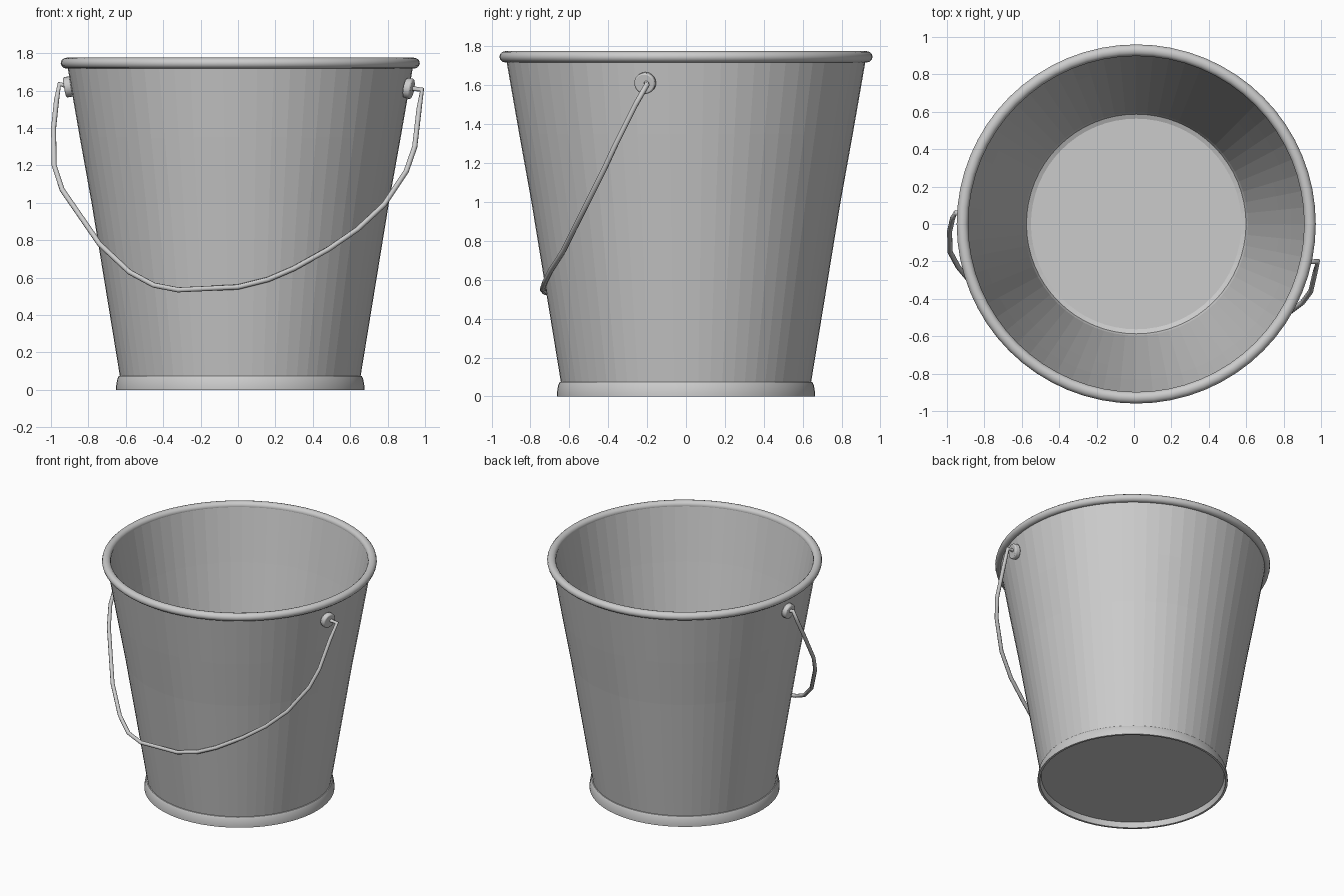
import bpy, bmesh, math
from mathutils import Vector

if "Cube" in bpy.data.objects:
    bpy.data.objects.remove(bpy.data.objects["Cube"])

CX, SEG = 0.012, 64


def lathe(name, profile, closed=False, smooth=None):
    """Spin an (r, z) profile around the bucket axis."""
    bm = bmesh.new()
    vs = [bm.verts.new((r, 0, z)) for r, z in profile]
    es = [bm.edges.new(p) for p in zip(vs, vs[1:])]
    if closed:
        es.append(bm.edges.new((vs[-1], vs[0])))
    bmesh.ops.spin(bm, geom=vs + es, cent=(0, 0, 0), axis=(0, 0, 1),
                   angle=math.tau, steps=SEG, use_duplicate=False)
    bmesh.ops.remove_doubles(bm, verts=bm.verts, dist=1e-4)
    bmesh.ops.recalc_face_normals(bm, faces=bm.faces)
    me = bpy.data.meshes.new(name)
    bm.to_mesh(me)
    bm.free()
    ob = bpy.data.objects.new(name, me)
    ob.location.x = CX
    bpy.context.collection.objects.link(ob)
    if smooth:
        bpy.ops.object.select_all(action='DESELECT')
        ob.select_set(True)
        bpy.context.view_layer.objects.active = ob
        bpy.ops.object.shade_smooth_by_angle(angle=math.radians(smooth))
    return ob


# Tapered shell: underside, outer wall, inner wall, filleted floor
lathe("bucket_body", [
    (0, 0.04), (0.640, 0.04), (0.643, 0.07), (0.795, 1.0), (0.858, 1.35), (0.925, 1.735),
    (0.900, 1.745), (0.831, 1.35), (0.766, 1.0), (0.597, 0.11), (0.587, 0.085),
    (0.563, 0.075), (0, 0.075)])

# Flared foot ring
lathe("foot_ring", [(0.638, 0.076), (0.650, 0.074), (0.657, 0.06),
                    (0.664, 0.02), (0.664, 0.0), (0.648, 0.0), (0.638, 0.04)],
      closed=True, smooth=35)

# Rolled rim
lathe("rolled_rim", [(0.929 + 0.031 * math.cos(a), 1.747 + 0.029 * math.sin(a))
                     for a in (i * math.tau / 12 for i in range(12))],
      closed=True, smooth=50)


# Handle ears: round bosses lying against the sloping wall
def ear(name, loc, azimuth):
    a, t = math.radians(azimuth), math.radians(-10)
    n = Vector((math.cos(a) * math.cos(t), math.sin(a) * math.cos(t), math.sin(t)))
    bpy.ops.mesh.primitive_cylinder_add(vertices=20, radius=0.055, depth=0.04, location=loc)
    ob = bpy.context.object
    ob.name = name
    ob.rotation_mode = 'QUATERNION'
    ob.rotation_quaternion = n.to_track_quat('Z', 'Y')
    bev = ob.modifiers.new("edge", 'BEVEL')
    bev.width, bev.segments = 0.008, 2
    bpy.ops.object.shade_smooth_by_angle(angle=math.radians(35))


ear("right_ear", (0.913, -0.21, 1.612), -13)
ear("left_ear", (-0.908, 0.05, 1.62), 177)

# Bent wire handle hanging against the front
path = [(-0.90, 0.05, 1.62), (-0.955, 0.06, 1.635), (-0.97, 0.03, 1.55),
        (-0.986, -0.04, 1.40), (-0.983, -0.15, 1.20), (-0.94, -0.23, 1.07),
        (-0.74, -0.47, 0.78), (-0.58, -0.61, 0.63), (-0.45, -0.69, 0.56),
        (-0.32, -0.725, 0.535), (0.0, -0.738, 0.55), (0.16, -0.725, 0.59),
        (0.30, -0.695, 0.65), (0.48, -0.63, 0.75), (0.64, -0.576, 0.86),
        (0.78, -0.51, 0.99), (0.90, -0.42, 1.17), (0.945, -0.36, 1.30),
        (0.968, -0.26, 1.50), (0.984, -0.20, 1.605), (0.90, -0.205, 1.615)]
cu = bpy.data.curves.new("wire_handle", 'CURVE')
cu.dimensions = '3D'
cu.bevel_depth, cu.bevel_resolution, cu.use_fill_caps = 0.014, 2, True
sp = cu.splines.new('POLY')
sp.points.add(len(path) - 1)
for p, co in zip(sp.points, path):
    p.co = (*co, 1)
bpy.context.collection.objects.link(bpy.data.objects.new("wire_handle", cu))
